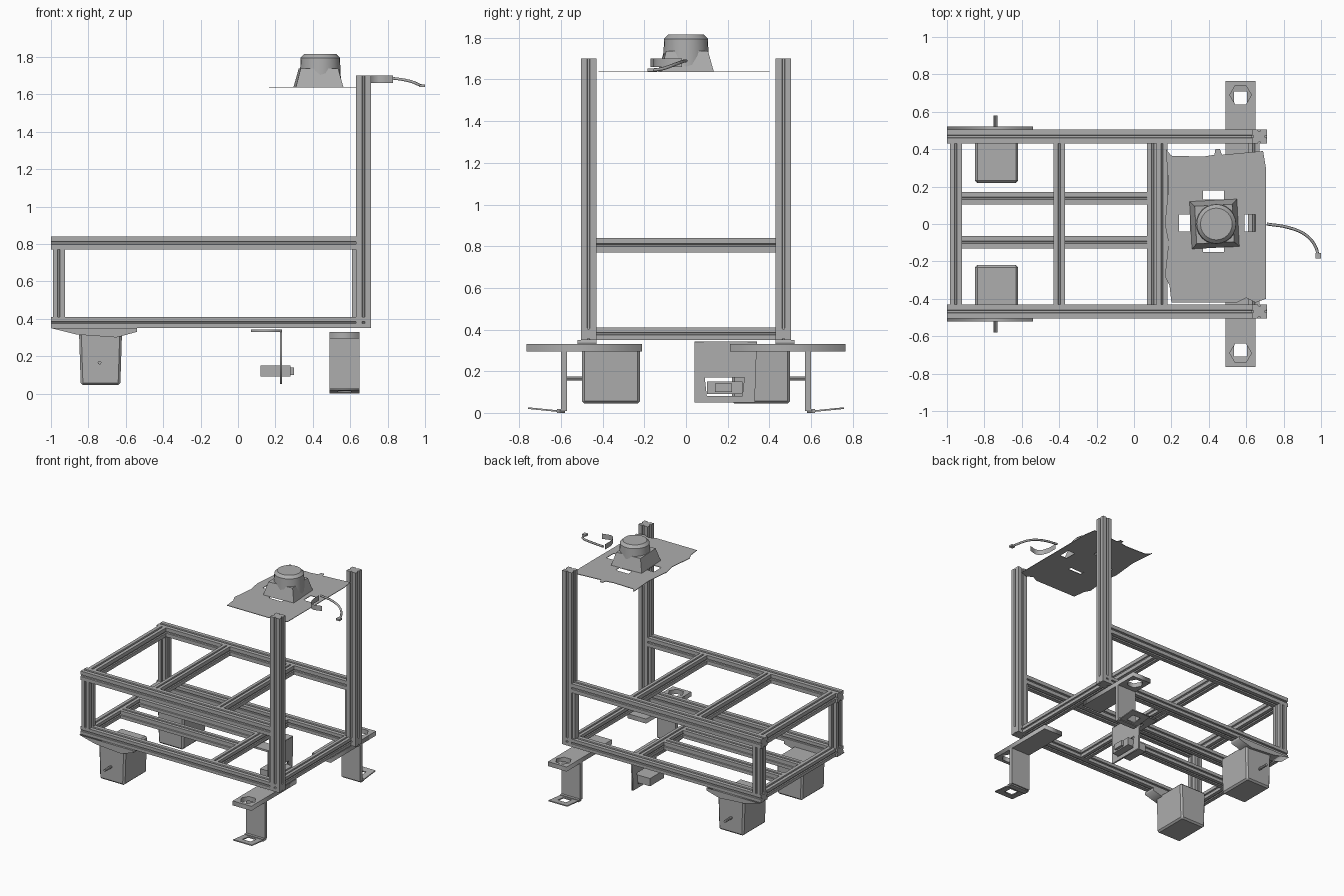
import bpy, bmesh, math
from mathutils import Matrix, Vector

if "Cube" in bpy.data.objects:
    bpy.data.objects.remove(bpy.data.objects["Cube"])

GREY = (0.42, 0.42, 0.42, 1)
metal = bpy.data.materials.new("grey metal")
metal.use_nodes = True
metal.diffuse_color = GREY
metal.node_tree.nodes["Principled BSDF"].inputs["Base Color"].default_value = GREY


def add(name, data):
    ob = bpy.data.objects.new(name, data)
    bpy.context.collection.objects.link(ob)
    data.materials.append(metal)
    return ob


def from_bmesh(name, bm):
    bmesh.ops.recalc_face_normals(bm, faces=bm.faces)
    me = bpy.data.meshes.new(name)
    bm.to_mesh(me)
    bm.free()
    return add(name, me)


def box(name, x, y, z, bottom_scale=1.0):
    """Box from ranges, optionally narrowed towards its bottom."""
    bm = bmesh.new()
    bmesh.ops.create_cube(bm, size=1)
    for v in bm.verts:
        if v.co.z < 0:
            v.co.x *= bottom_scale
        v.co = [sum(r) / 2 + c * (r[1] - r[0]) for r, c in zip((x, y, z), v.co)]
    return from_bmesh(name, bm)


def beam(name, x, y, z, axis):
    """Slotted bar: square section with a shallow groove in each side."""
    bm = bmesh.new()
    side = [(-0.5, -0.5), (-0.1, -0.5), (-0.06, -0.38), (0.06, -0.38), (0.1, -0.5)]
    ring = [Matrix.Rotation(k * math.pi / 2, 2) @ Vector(p) for k in range(4) for p in side]
    face = bm.faces.new([bm.verts.new((p.x, p.y, -0.5)) for p in ring])
    top = bmesh.ops.extrude_face_region(bm, geom=[face])["geom"]
    bmesh.ops.translate(bm, vec=(0, 0, 1), verts=[g for g in top if isinstance(g, bmesh.types.BMVert)])
    for v in bm.verts:
        a, b, c = v.co
        co = {"x": (c, a, b), "y": (b, c, a), "z": (a, b, c)}[axis]
        v.co = [sum(r) / 2 + t * (r[1] - r[0]) for r, t in zip((x, y, z), co)]
    return from_bmesh(name, bm)


def to_mesh(ob):
    bpy.ops.object.select_all(action="DESELECT")
    bpy.context.view_layer.objects.active = ob
    ob.select_set(True)
    bpy.ops.object.convert(target="MESH")
    return ob


def plate(name, loops, thickness, matrix):
    """Flat plate from an outline followed by hole outlines."""
    cu = bpy.data.curves.new(name, "CURVE")
    cu.dimensions = "2D"
    cu.fill_mode = "BOTH"
    cu.extrude = thickness / 2
    for loop in loops:
        sp = cu.splines.new("POLY")
        sp.points.add(len(loop) - 1)
        for p, co in zip(sp.points, loop):
            p.co = (*co, 0, 1)
        sp.use_cyclic_u = True
    ob = add(name, cu)
    ob.matrix_world = matrix
    return to_mesh(ob)


def rect(x0, x1, y0, y1):
    return [(x0, y0), (x1, y0), (x1, y1), (x0, y1)]


def strand(name, pts, bevel=0.0, extrude=0.0):
    cu = bpy.data.curves.new(name, "CURVE")
    cu.dimensions = "3D"
    cu.bevel_depth = bevel
    cu.extrude = extrude
    cu.bevel_resolution = 1
    cu.resolution_u = 4
    sp = cu.splines.new("BEZIER")
    sp.bezier_points.add(len(pts) - 1)
    for p, co in zip(sp.bezier_points, pts):
        p.co = co
        p.handle_left_type = p.handle_right_type = "AUTO"
    return to_mesh(add(name, cu))


UPRIGHT_XZ = Matrix.Rotation(math.pi / 2, 4, "X")
UPRIGHT_YZ = Matrix(((0, 0, 1, 0), (1, 0, 0, 0), (0, 1, 0, 0), (0, 0, 0, 1)))
LOW, HIGH = (0.35, 0.41), (0.77, 0.84)

# Both sides: rails, posts, motors and feet
for s, tag in ((1, "left"), (-1, "right")):
    def span(a, b):
        return tuple(sorted((s * a, s * b)))
    edge = span(0.43, 0.505)
    beam(tag + "_bottom_rail", (-1, 0.71), edge, LOW, "x")
    beam(tag + "_top_rail", (-1, 0.63), edge, HIGH, "x")
    beam(tag + "_tall_post", (0.63, 0.71), edge, (0.35, 1.70), "z")
    beam(tag + "_short_post", (-0.99, -0.925), edge, (0.41, 0.77), "z")
    box(tag + "_inner_post", (0.61, 0.63), span(0.44, 0.49), (0.41, 0.77))

    # Drive motor with its mount and shaft
    motor = box(tag + "_motor", (-0.85, -0.62), span(0.22, 0.50), (0.045, 0.33), 0.92)
    bev = motor.modifiers.new("chamfer", "BEVEL")
    bev.width = 0.012
    bev.segments = 1
    profile = [(-1, 0.35), (-0.54, 0.35), (-0.54, 0.33), (-0.65, 0.30), (-0.86, 0.315)]
    plate(tag + "_motor_mount", [profile], 0.09,
          Matrix.Translation((0, s * 0.475, 0)) @ UPRIGHT_XZ)
    bm = bmesh.new()
    bmesh.ops.create_cone(bm, cap_ends=True, segments=8, radius1=0.01, radius2=0.01, depth=0.1,
                          matrix=Matrix.Translation((-0.74, s * 0.53, 0.165)) @ UPRIGHT_XZ)
    from_bmesh(tag + "_motor_shaft", bm)

    # Caster bracket: top plate, leg and sloping toe
    hexagon = [(0.57 + 0.058 * math.cos(k * math.pi / 3),
                s * 0.69 + 0.058 * math.sin(k * math.pi / 3)) for k in range(6)]
    plate(tag + "_bracket_plate", [rect(0.49, 0.65, *span(0.21, 0.765)), hexagon], 0.035,
          Matrix.Translation((0, 0, 0.312)))
    box(tag + "_bracket_leg", (0.49, 0.65), span(0.57, 0.60), (0.01, 0.30))
    toe = plate(tag + "_bracket_toe",
                [rect(0.49, 0.65, *span(0.0, 0.18)), rect(0.535, 0.605, *span(0.06, 0.13))], 0.008,
                Matrix.Translation((0, s * 0.58, 0.005))
                @ Matrix.Rotation(s * 0.1, 4, "X"))
    box(tag + "_toe_fillet", (0.49, 0.65), span(0.58, 0.62), (0, 0.018))

# Cross members
inner = (-0.435, 0.435)
for name, x0, x1, z in (("front_top_cross", -0.985, -0.92, HIGH), ("middle_top_cross", -0.43, -0.37, HIGH),
                        ("rear_top_cross", 0.12, 0.18, HIGH), ("front_low_cross", -0.985, -0.92, LOW),
                        ("middle_low_cross", 0.07, 0.13, LOW), ("rear_low_cross", 0.61, 0.67, LOW)):
    beam(name, (x0, x1), inner, z, "y")

# Inner lengthwise bars
for name, y in (("inner_bar_left", (0.105, 0.17)), ("inner_bar_right", (-0.13, -0.065))):
    beam(name, (-0.92, 0.07), y, LOW, "x")

# Hanging sensor bracket
plate("sensor_bracket_top", [rect(0.07, 0.235, 0.04, 0.34), rect(0.11, 0.18, 0.14, 0.24)], 0.014,
      Matrix.Translation((0, 0, 0.336)))
plate("sensor_bracket_face",
      [[(0.04, 0.34), (0.04, 0.05), (0.33, 0.05), (0.34, 0.34)],
       [(0.09, 0.17), (0.10, 0.08), (0.27, 0.08), (0.28, 0.17)]], 0.012,
      Matrix.Translation((0.23, 0, 0)) @ UPRIGHT_YZ)
box("sensor_body", (0.12, 0.28), (0.10, 0.27), (0.09, 0.15))
box("sensor_nose", (0.27, 0.30), (0.14, 0.22), (0.10, 0.14))

# Ragged top sheet with four openings around the scanner
outline = [(0.17, 0.40), (0.2, 0.365), (0.37, 0.36), (0.43, 0.37), (0.435, 0.4), (0.46, 0.4), (0.47, 0.37),
           (0.69, 0.39), (0.705, 0.3), (0.705, -0.40), (0.65, -0.42), (0.6, -0.395), (0.55, -0.42),
           (0.2, -0.42), (0.19, -0.33), (0.165, -0.28), (0.185, -0.1), (0.165, 0), (0.185, 0.2)]
holes = [rect(0.24, 0.3, -0.04, 0.05), rect(0.59, 0.65, -0.04, 0.05),
         rect(0.37, 0.48, 0.13, 0.18), rect(0.37, 0.48, -0.15, -0.11)]
plate("top_sheet", [outline] + holes, 0.004, Matrix.Translation((0, 0, 1.637)))

# Scanner: flared square skirt around a round cap
bm = bmesh.new()
bmesh.ops.create_cone(bm, cap_ends=True, segments=4, radius1=0.18, radius2=0.142, depth=0.1,
                      matrix=Matrix.Translation((0.43, 0, 1.687)) @ Matrix.Rotation(math.radians(48), 4, "Z"))
from_bmesh("scanner_skirt", bm)
bm = bmesh.new()
for r0, r1, z0, z1 in ((0.112, 0.105, 1.64, 1.795), (0.105, 0.085, 1.795, 1.815)):
    bmesh.ops.create_cone(bm, cap_ends=True, segments=24, radius1=r0, radius2=r1, depth=z1 - z0,
                          matrix=Matrix.Translation((0.44, 0, (z0 + z1) / 2)))
cap = from_bmesh("scanner_cap", bm)
bpy.context.view_layer.objects.active = cap
cap.select_set(True)
bpy.ops.object.shade_smooth_by_angle(angle=math.radians(30))

# Loose cable and strap beside the tall post
strand("loose_cable", [(0.71, 0, 1.69), (0.83, -0.02, 1.685), (0.92, -0.06, 1.67), (0.97, -0.12, 1.65),
                       (0.985, -0.17, 1.645)], bevel=0.008)
box("cable_end", (0.97, 1.0), (-0.185, -0.155), (1.638, 1.652))
strand("loose_strap", [(0.71, -0.02, 1.68), (0.715, -0.11, 1.68), (0.75, -0.165, 1.68), (0.83, -0.155, 1.68)],
       extrude=0.02)
